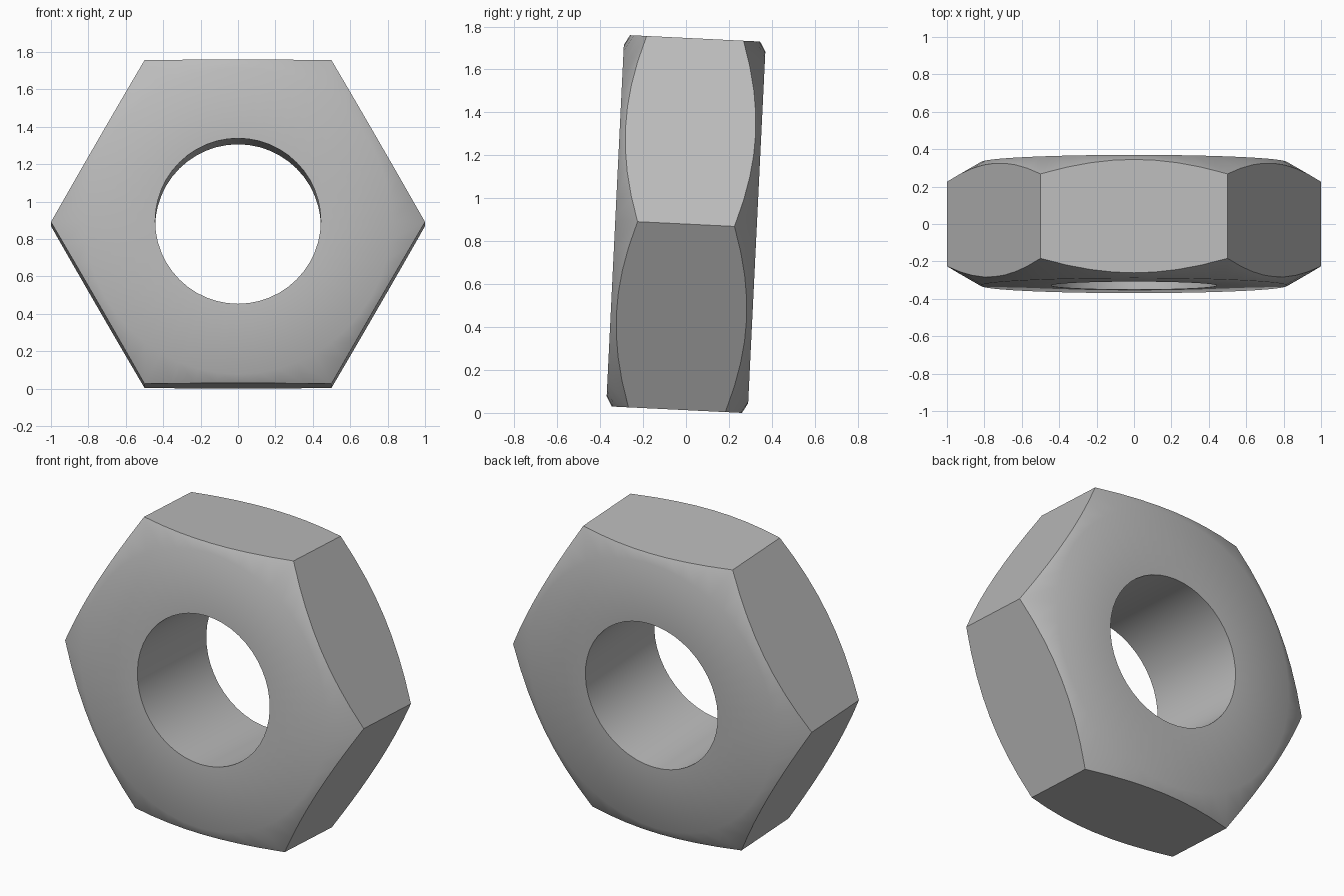
import bpy, bmesh, math
from mathutils import Matrix

if "Cube" in bpy.data.objects:
    bpy.data.objects.remove(bpy.data.objects["Cube"], do_unlink=True)

SEGMENTS = 48
APOTHEM = math.sqrt(3) / 2
HALF_DEPTH = 0.33
HOLE, FLAT = 0.443, 0.82
SLOPE = math.tan(math.radians(30))
TILT = math.radians(-2.8)

steel = bpy.data.materials.new("steel grey")
steel.use_nodes = True
steel.diffuse_color = (0.5, 0.5, 0.5, 1)
steel.node_tree.nodes["Principled BSDF"].inputs["Base Color"].default_value = (0.5, 0.5, 0.5, 1)


def section(angle):
    """Closed outline (radius, depth) of the nut at one angle."""
    offset = angle % (math.pi / 3) - math.pi / 6
    rim = APOTHEM / math.cos(offset)
    edge = HALF_DEPTH - (rim - FLAT) * SLOPE
    front = [(HOLE, -HALF_DEPTH), (FLAT, -HALF_DEPTH), (rim, -edge)]
    return front + [(r, -d) for r, d in reversed(front)]


# Hexagonal nut: outlines swept around the bore, with conical chamfers
bm = bmesh.new()
rings = []
for i in range(SEGMENTS):
    a = 2 * math.pi * (i + 0.0) / SEGMENTS
    rings.append([bm.verts.new((r * math.cos(a), d, r * math.sin(a))) for r, d in section(a)])
for i, ring in enumerate(rings):
    after = rings[(i + 1) % SEGMENTS]
    for j in range(len(ring)):
        k = (j + 1) % len(ring)
        bm.faces.new((ring[j], ring[k], after[k], after[j]))
bmesh.ops.recalc_face_normals(bm, faces=bm.faces)

# Lean it back slightly and rest it on the ground
bmesh.ops.transform(bm, matrix=Matrix.Rotation(TILT, 4, "X"), verts=bm.verts)
lowest = min(v.co.z for v in bm.verts)
bmesh.ops.translate(bm, vec=(0, 0, -lowest), verts=bm.verts)

mesh = bpy.data.meshes.new("hex_nut")
bm.to_mesh(mesh)
bm.free()
mesh.materials.append(steel)
nut = bpy.data.objects.new("hex_nut", mesh)
bpy.context.collection.objects.link(nut)
bpy.context.view_layer.objects.active = nut
nut.select_set(True)
bpy.ops.object.shade_smooth_by_angle(angle=math.radians(40))
